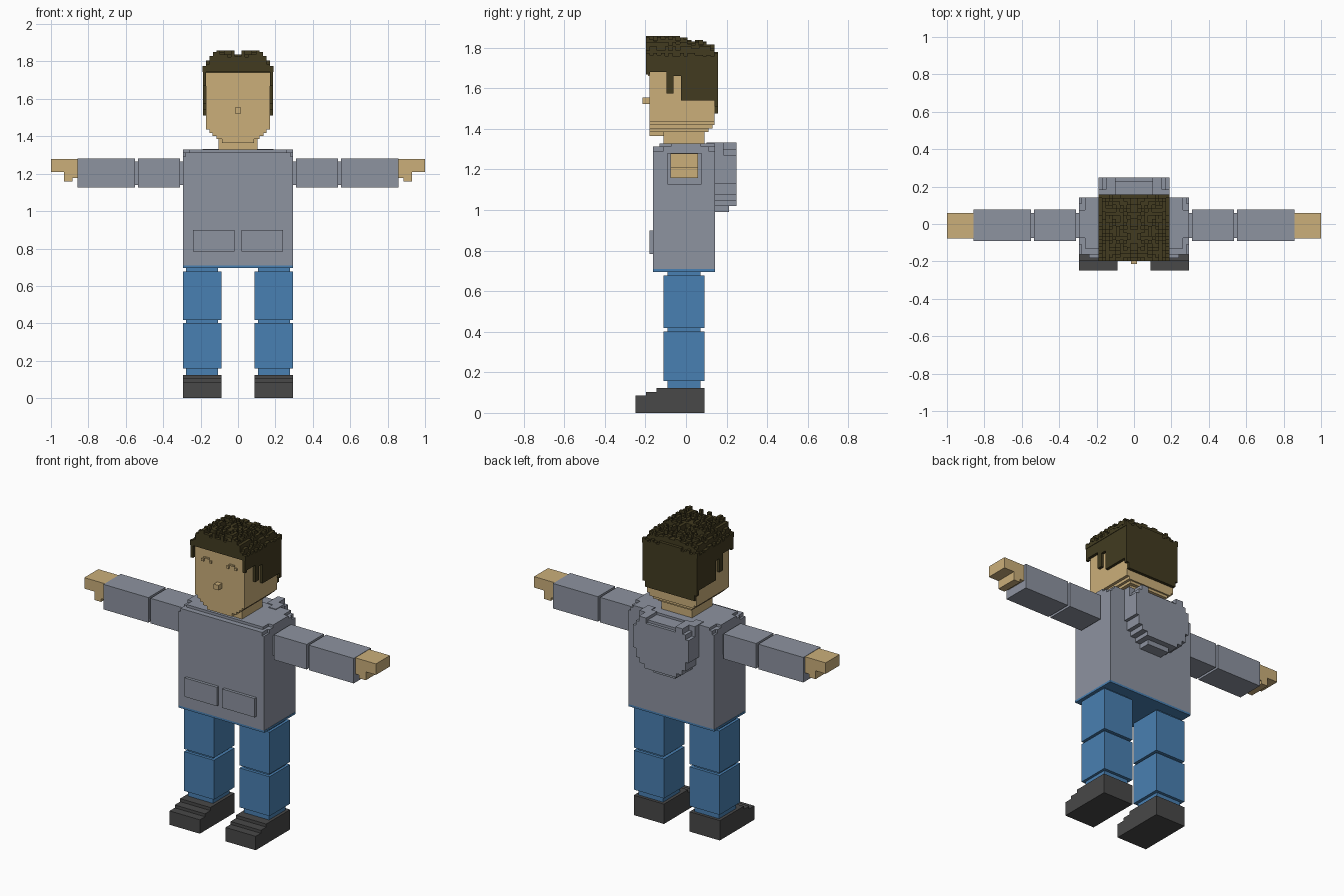
import bpy, bmesh, random

random.seed(4)


def material(name, rgb):
    m = bpy.data.materials.new(name)
    lin = [((c / 255 + 0.055) / 1.055) ** 2.4 for c in rgb]
    m.diffuse_color = (*lin, 1)
    return m


SKIN = material("skin", (203, 175, 122))
SHIRT = material("grey shirt", (141, 147, 160))
JEANS = material("blue jeans", (73, 128, 178))
SHOE = material("dark shoe", (72, 72, 72))
HAIR = material("dark brown hair", (66, 59, 32))


def finish(name, bm, mat):
    bmesh.ops.recalc_face_normals(bm, faces=bm.faces)
    me = bpy.data.meshes.new(name)
    bm.to_mesh(me)
    bm.free()
    me.materials.append(mat)
    ob = bpy.data.objects.new(name, me)
    bpy.context.collection.objects.link(ob)
    return ob


def boxes(name, mat, *parts, mirror=False):
    """One object from boxes given as x0, x1, y0, y1, z0, z1."""
    bm = bmesh.new()
    for x0, x1, y0, y1, z0, z1 in parts:
        for s in ((1, -1) if mirror else (1,)):
            vs = bmesh.ops.create_cube(bm, size=1)["verts"]
            for v in vs:
                v.co = (s * (x0 + x1) / 2 + v.co.x * (x1 - x0),
                        (y0 + y1) / 2 + v.co.y * (y1 - y0),
                        (z0 + z1) / 2 + v.co.z * (z1 - z0))
    return finish(name, bm, mat)


def sides(name, mat, *parts):
    """The same part on both sides of the body."""
    for side, s in (("right", 1), ("left", -1)):
        flipped = [(min(s * p[0], s * p[1]), max(s * p[0], s * p[1]), *p[2:]) for p in parts]
        boxes(f"{side}_{name}", mat, *flipped)


def prism_x(name, mat, profile, x0, x1):
    """Extrude a y-z profile along x, mirrored to both sides."""
    for side, s in (("right", 1), ("left", -1)):
        bm = bmesh.new()
        f = bm.faces.new([bm.verts.new((s * x0, y, z)) for y, z in profile])
        ext = bmesh.ops.extrude_face_region(bm, geom=[f])["geom"]
        for v in ext:
            if isinstance(v, bmesh.types.BMVert):
                v.co.x = s * x1
        finish(f"{side}_{name}", bm, mat)


# Shoes with stepped toes
prism_x("shoe", SHOE, [(-0.248, 0), (0.09, 0), (0.09, 0.123), (-0.145, 0.123), (-0.145, 0.104),
                       (-0.198, 0.104), (-0.198, 0.086), (-0.248, 0.086)], 0.088, 0.295)

# Legs: ankle, shin, knee, thigh and hip joints
sides("ankle", JEANS, (0.107, 0.277, -0.092, 0.072, 0.12, 0.16))
sides("shin", JEANS, (0.088, 0.293, -0.11, 0.09, 0.158, 0.402))
sides("knee", JEANS, (0.107, 0.277, -0.092, 0.072, 0.40, 0.42))
sides("thigh", JEANS, (0.088, 0.293, -0.11, 0.09, 0.418, 0.678))
sides("hip", JEANS, (0.107, 0.277, -0.092, 0.072, 0.676, 0.70))
boxes("waistband", JEANS, (-0.295, 0.295, -0.163, 0.143, 0.695, 0.708))

# Torso with stepped shoulders
boxes("torso", SHIRT,
      (-0.293, 0.293, -0.163, 0.143, 0.708, 1.292),
      (-0.28, 0.28, -0.163, 0.143, 1.292, 1.313),
      (-0.262, 0.262, -0.13, 0.143, 1.313, 1.329))
boxes("shoulder_seam", SHIRT, (0.262, 0.293, -0.11, 0.11, 1.29, 1.313),
      (0.20, 0.293, -0.075, 0.075, 1.313, 1.329), mirror=True)
sides("pocket", SHIRT, (0.018, 0.24, -0.181, -0.16, 0.783, 0.90))

# Hood hanging on the back, rounded in steps
boxes("hood", SHIRT, *[(-w, w, 0.14, y, a, b) for w, y, a, b in (
    (0.075, 0.213, 0.99, 1.02), (0.11, 0.248, 1.02, 1.045), (0.145, 0.248, 1.045, 1.075),
    (0.17, 0.248, 1.075, 1.13), (0.19, 0.248, 1.13, 1.27), (0.17, 0.248, 1.27, 1.30),
    (0.13, 0.23, 1.30, 1.315))])
boxes("hood_rim", SHIRT, (0.10, 0.15, 0.14, 0.248, 1.30, 1.333),
      (0.14, 0.19, 0.10, 0.185, 1.27, 1.333), mirror=True)

# Arms held out sideways
sides("shoulder_joint", SHIRT, (0.28, 0.312, -0.075, 0.058, 1.14, 1.265))
sides("upper_arm", SHIRT, (0.31, 0.535, -0.092, 0.077, 1.125, 1.28))
sides("elbow", SHIRT, (0.53, 0.555, -0.075, 0.058, 1.14, 1.265))
sides("forearm", SHIRT, (0.55, 0.858, -0.092, 0.077, 1.125, 1.28))
sides("hand", SKIN, (0.855, 1.0, -0.077, 0.06, 1.21, 1.278),
      (0.885, 0.93, -0.077, 0.06, 1.158, 1.21),
      (0.855, 0.885, -0.077, 0.06, 1.178, 1.21))

# Neck and head, chin narrowing in layers
boxes("neck", SKIN, (-0.105, 0.105, -0.11, 0.09, 1.32, 1.40))
boxes("head", SKIN, *[(-w, w, -0.18, y, a, b) for w, y, a, b in (
    (0.17, 0.14, 1.435, 1.742), (0.152, 0.14, 1.418, 1.435), (0.135, 0.13, 1.402, 1.418),
    (0.115, 0.11, 1.385, 1.402))],
    (-0.085, 0.085, -0.18, -0.11, 1.365, 1.385))
boxes("nose", SKIN, (-0.016, 0.016, -0.215, -0.178, 1.523, 1.554))
boxes("eyes", SKIN, (0.052, 0.068, -0.188, -0.178, 1.66, 1.675),
      (0.105, 0.121, -0.188, -0.178, 1.66, 1.675),
      (0.068, 0.105, -0.188, -0.178, 1.681, 1.689), mirror=True)

# Hair: side panels with sideburns, back panel, fringe
prism_x("hair_side", HAIR, [(-0.198, 1.76), (-0.198, 1.668), (-0.178, 1.668), (-0.178, 1.68),
                            (-0.095, 1.68), (-0.095, 1.575), (-0.062, 1.575), (-0.062, 1.66),
                            (-0.025, 1.66), (-0.025, 1.54), (0.158, 1.54), (0.158, 1.76)],
        0.17, 0.187)
boxes("hair_back", HAIR, (-0.17, 0.17, 0.14, 0.158, 1.475, 1.75),
      (-0.187, 0.187, 0.14, 0.158, 1.51, 1.54))

# Hair top: blocky symmetric height field
NX, NY, X0, Y0, BASE = 20, 19, -0.19, -0.198, 1.744
DX, DY = 0.38 / NX, 0.356 / NY
heights = {}
for i in range(NX // 2):
    for j in range(NY):
        x, y = (i + 0.5) * DX, Y0 + (j + 0.5) * DY
        side_cap = 1.775 if x > 0.17 else 1.805 if x > 0.15 else 1.828 if x > 0.13 else 1.85
        back_cap = 1.778 if y > 0.135 else 1.815 if y > 0.1 else 1.83 if y > 0 else 1.85
        h = min(side_cap, back_cap)
        if x < 0.12 and y < 0.1:
            h += random.choice((0.008, 0, -0.012, -0.025, -0.035))
            if x < DX:
                h -= 0.02
        else:
            h -= random.choice((0, 0, 0.01, 0.018))
        heights[NX // 2 + i, j] = heights[NX // 2 - 1 - i, j] = h

bm = bmesh.new()


def quad(*pts):
    bm.faces.new([bm.verts.new(p) for p in pts])


for (i, j), h in heights.items():
    xa, ya = X0 + i * DX, Y0 + j * DY
    xb, yb = xa + DX, ya + DY
    quad((xa, ya, h), (xb, ya, h), (xb, yb, h), (xa, yb, h))
    # Walls down to lower neighbours or the rim
    for di, dj, p, q in ((-1, 0, (xa, yb), (xa, ya)), (1, 0, (xb, ya), (xb, yb)),
                         (0, -1, (xa, ya), (xb, ya)), (0, 1, (xb, yb), (xa, yb))):
        low = heights.get((i + di, j + dj), BASE)
        if low < h:
            quad((*p, low), (*q, low), (*q, h), (*p, h))
quad((X0, Y0, BASE), (X0, -Y0 - 0.04, BASE), (-X0, -Y0 - 0.04, BASE), (-X0, Y0, BASE))
bmesh.ops.remove_doubles(bm, verts=bm.verts, dist=0.0001)
finish("hair_top", bm, HAIR)
